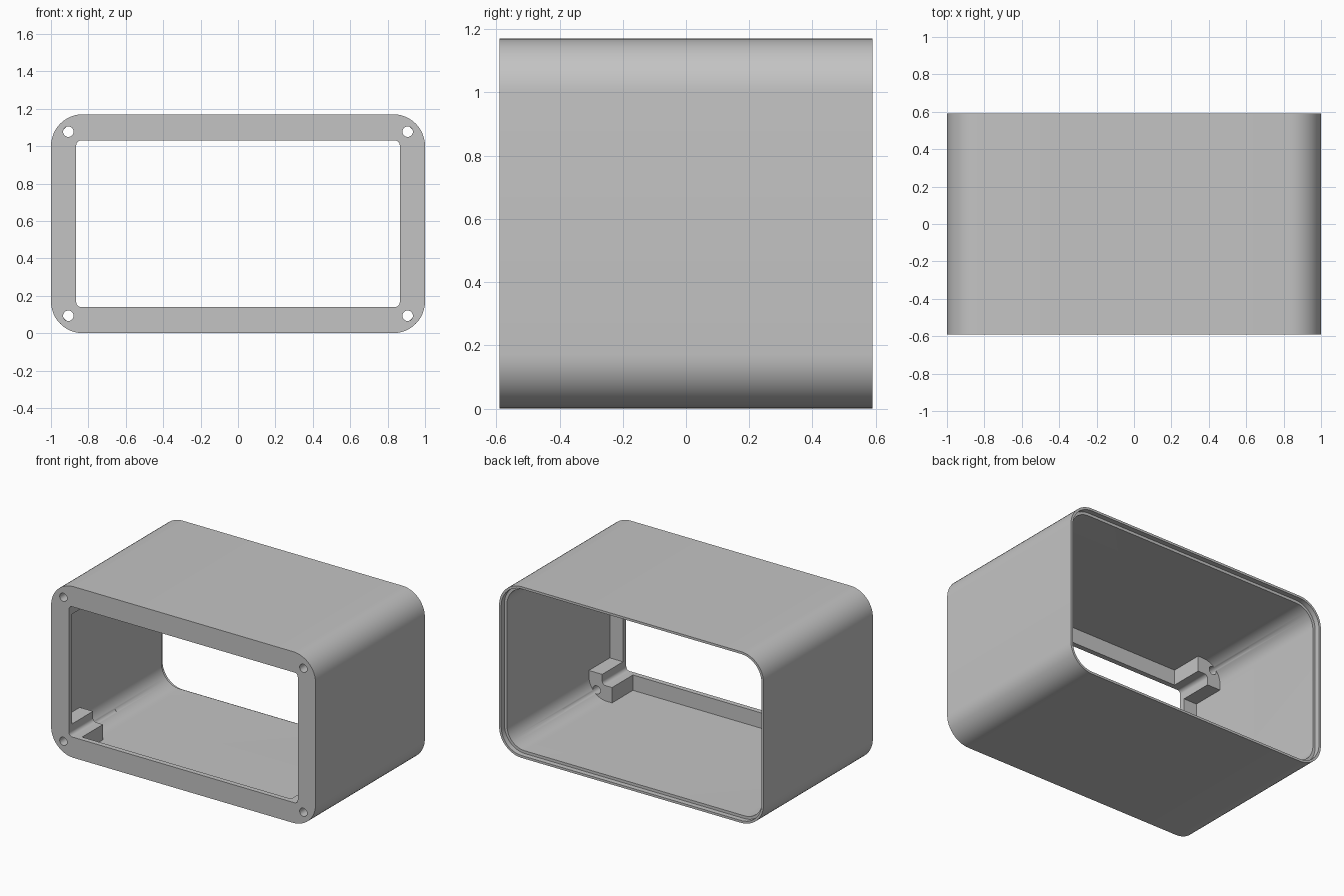
import bpy, bmesh, math

if "Cube" in bpy.data.objects:
    bpy.data.objects.remove(bpy.data.objects["Cube"], do_unlink=True)

# Main dimensions
HX, HY, H = 1.0, 0.59, 1.17      # half width, half depth, height
MID = H / 2
WALL, RADIUS = 0.035, 0.17
LIP, REBATE = 0.016, 0.035       # thin rim and depth of the step at the back
POST, POST_END = 0.21, 0.26      # corner post size and depth from the front
WIN_X, WIN_Z = 0.865, 0.445      # window half sizes
HOLE_X, HOLE_Z, HOLE_R = 0.907, 0.492, 0.028


def rounded_rect(hx, hz, r, steps=12):
    """Rounded rectangle profile, centred on the opening axis."""
    pts = []
    for i, (sx, sz) in enumerate([(1, 1), (-1, 1), (-1, -1), (1, -1)]):
        for k in range(steps + 1):
            a = math.pi / 2 * (i + k / steps)
            pts.append((sx * (hx - r) + r * math.cos(a),
                        sz * (hz - r) + r * math.sin(a)))
    return pts


def cross(hx, hz, px, pz):
    """Rectangle with its four corners left out."""
    quarter = [(hx, pz), (px, pz), (px, hz)]
    pts = []
    for sx, sz in [(1, 1), (-1, 1), (-1, -1), (1, -1)]:
        q = quarter if sx * sz > 0 else quarter[::-1]
        pts += [(sx * x, sz * z) for x, z in q]
    return pts


def circle(cx, cz, r, n=32):
    return [(cx + r * math.cos(2 * math.pi * k / n),
             cz + r * math.sin(2 * math.pi * k / n)) for k in range(n)]


def prism(name, profile, y0, y1):
    """Extrude a front profile from y0 to y1."""
    bm = bmesh.new()
    face = bm.faces.new([bm.verts.new((x, y0, z + MID)) for x, z in profile])
    ext = bmesh.ops.extrude_face_region(bm, geom=[face])
    moved = [v for v in ext["geom"] if isinstance(v, bmesh.types.BMVert)]
    bmesh.ops.translate(bm, verts=moved, vec=(0, y1 - y0, 0))
    bmesh.ops.recalc_face_normals(bm, faces=bm.faces)
    mesh = bpy.data.meshes.new(name)
    bm.to_mesh(mesh)
    bm.free()
    obj = bpy.data.objects.new(name, mesh)
    bpy.context.collection.objects.link(obj)
    return obj


grey = bpy.data.materials.new("light grey plastic")
grey.use_nodes = True
colour = (0.55, 0.55, 0.55, 1)
grey.diffuse_color = colour
grey.node_tree.nodes["Principled BSDF"].inputs["Base Color"].default_value = colour

# Solid housing
body = prism("housing", rounded_rect(HX, MID, RADIUS), -HY, HY)
body.data.materials.append(grey)

# Cavity behind the posts, cavity between the posts, window and back step
ix, iz = HX - WALL, MID - WALL
cutters = [
    prism("cavity_cutter", rounded_rect(ix, iz, RADIUS - WALL),
          -HY + POST_END, HY + 0.1),
    prism("front_cavity_cutter", cross(ix, iz, HX - POST, MID - POST),
          -HY + WALL, -HY + POST_END + 0.05),
    prism("window_cutter", rounded_rect(WIN_X, WIN_Z, 0.025, 6),
          -HY - 0.1, 0),
    prism("back_step_cutter", rounded_rect(HX - LIP, MID - LIP, RADIUS - LIP),
          HY - REBATE, HY + 0.1),
]

# Screw holes through the four posts
for sx in (-1, 1):
    for sz in (-1, 1):
        cutters.append(prism("screw_hole_cutter",
                             circle(sx * HOLE_X, sz * HOLE_Z, HOLE_R),
                             -HY - 0.1, 0))

for c in cutters:
    c.hide_render = True
    mod = body.modifiers.new(c.name, "BOOLEAN")
    mod.operation = "DIFFERENCE"
    mod.solver = "EXACT"
    mod.object = c

# Bake the cuts and discard the cutters
bpy.context.view_layer.update()
graph = bpy.context.evaluated_depsgraph_get()
baked = bpy.data.meshes.new_from_object(body.evaluated_get(graph))
body.modifiers.clear()
body.data = baked
baked.name = "housing"
baked.materials.clear()
baked.materials.append(grey)
for p in baked.polygons:
    p.material_index = 0
for c in cutters:
    bpy.data.objects.remove(c, do_unlink=True)

bpy.ops.object.select_all(action="DESELECT")
body.select_set(True)
bpy.context.view_layer.objects.active = body
bpy.ops.object.shade_smooth_by_angle(angle=math.radians(30))
